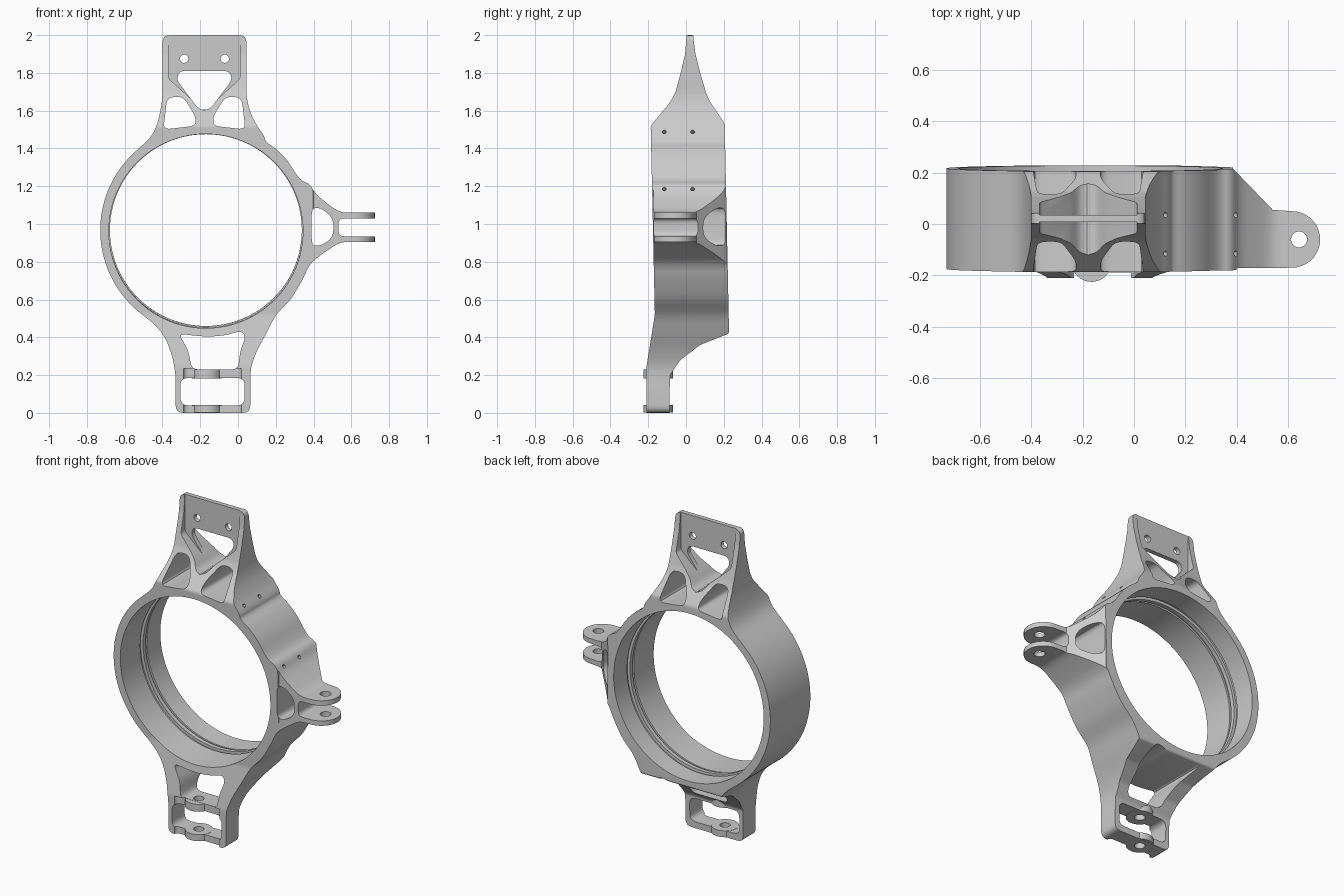
import bpy, bmesh
from math import sin, cos, pi, radians
from mathutils import Vector, Matrix

if "Cube" in bpy.data.objects:
    bpy.data.objects.remove(bpy.data.objects["Cube"])

CX, CZ, R = -0.17, 0.967, 0.56   # ring centre and outer radius
MX = -0.178                      # mirror line of the upper tab


def fillet(pts, r, steps=4):
    """Round every corner of a closed outline."""
    pts = [Vector(p) for p in pts]
    out = []
    for i, p in enumerate(pts):
        a, b = pts[i - 1] - p, pts[(i + 1) % len(pts)] - p
        s = p + a.normalized() * min(r, a.length * 0.45)
        e = p + b.normalized() * min(r, b.length * 0.45)
        for k in range(steps + 1):
            t = k / steps
            out.append(s * (1 - t) ** 2 + p * 2 * t * (1 - t) + e * t * t)
    return out


def finish(bm, name):
    bmesh.ops.recalc_face_normals(bm, faces=bm.faces)
    me = bpy.data.meshes.new(name)
    bm.to_mesh(me)
    bm.free()
    ob = bpy.data.objects.new(name, me)
    bpy.context.collection.objects.link(ob)
    return ob


def prism(name, pts, axis, lo, hi):
    """Extrude an outline along an axis: y takes (x,z), x takes (y,z), z takes (x,y)."""
    place = {'x': lambda p, d: (d, p[0], p[1]),
             'y': lambda p, d: (p[0], d, p[1]),
             'z': lambda p, d: (p[0], p[1], d)}[axis]
    bm = bmesh.new()
    a = [bm.verts.new(place(p, lo)) for p in pts]
    b = [bm.verts.new(place(p, hi)) for p in pts]
    n = len(pts)
    bm.faces.new(a)
    bm.faces.new(b[::-1])
    for i in range(n):
        bm.faces.new((a[i], a[(i + 1) % n], b[(i + 1) % n], b[i]))
    return finish(bm, name)


def rod(name, loc, direction, radius, length, segs=24):
    bm = bmesh.new()
    rot = Vector(direction).to_track_quat('Z', 'Y').to_matrix().to_4x4()
    bmesh.ops.create_cone(bm, cap_ends=True, segments=segs, radius1=radius, radius2=radius,
                          depth=length, matrix=Matrix.Translation(loc) @ rot)
    return finish(bm, name)


def lathe(name, profile, matrix, segs=96):
    """Revolve (y, radius) points about y."""
    bm = bmesh.new()
    rings = [[bm.verts.new((r * cos(2 * pi * i / segs), y, r * sin(2 * pi * i / segs)))
              for i in range(segs)] for y, r in profile]
    for a, b in zip(rings, rings[1:]):
        for i in range(segs):
            j = (i + 1) % segs
            bm.faces.new((a[i], a[j], b[j], b[i]))
    bm.faces.new(rings[0])
    bm.faces.new(rings[-1])
    bm.transform(matrix)
    return finish(bm, name)


def combine(ob, other, op='DIFFERENCE'):
    other.hide_render = True
    m = ob.modifiers.new("cut", 'BOOLEAN')
    m.operation, m.object, m.solver = op, other, 'EXACT'
    bpy.context.view_layer.objects.active = ob
    bpy.ops.object.modifier_apply(modifier=m.name)
    bpy.data.objects.remove(other, do_unlink=True)


# front outline: upper tab, pads, side arm, lower foot, ring arc
right = [(0.045, 2.0), (0.045, 1.67), (0.065, 1.59), (0.10, 1.52), (0.14, 1.465), (0.145, 1.435),
         (0.2, 1.4), (0.26, 1.34), (0.31, 1.26), (0.34, 1.228), (0.38, 1.212), (0.41, 1.16),
         (0.47, 1.11), (0.54, 1.06), (0.8, 1.06), (0.8, 0.905), (0.54, 0.905), (0.45, 0.845),
         (0.38, 0.79), (0.345, 0.71), (0.28, 0.60), (0.2, 0.52), (0.155, 0.43), (0.10, 0.33),
         (0.07, 0.25), (0.065, 0.19), (0.065, 0.0)]
left = [(-0.33, 0.0), (-0.33, 0.2), (-0.345, 0.29), (-0.38, 0.39), (-0.43, 0.46)]
arc = [(CX + R * cos(radians(a)), CZ + R * sin(radians(a))) for a in range(232, 129, -6)]
left_top = [(-0.46, 1.46), (-0.43, 1.52), (-0.41, 1.6), (-0.40, 1.67), (-0.40, 2.0)]
body = prism("upright_body", fillet(right + left + arc + left_top, 0.04), 'y', -0.4, 0.4)

# side outline: tapered tab, slightly tilted ring, forward foot
side = [(0.0, 2.1), (0.002, 1.98), (-0.005, 1.9), (-0.028, 1.8), (-0.055, 1.7), (-0.08, 1.65),
        (-0.187, 1.52), (-0.165, 0.52), (-0.21, 0.24), (-0.21, -0.1), (-0.09, -0.1),
        (-0.085, 0.2), (-0.03, 0.28), (0.075, 0.36), (0.228, 0.42), (0.205, 1.53),
        (0.125, 1.65), (0.105, 1.7), (0.075, 1.8), (0.05, 1.9), (0.04, 1.98), (0.042, 2.1)]
combine(body, prism("side_limit", fillet(side, 0.012), 'x', -1, 1), 'INTERSECT')

# plan outline: rounded end of the side arm
tip = [(0.614 + 0.11 * cos(radians(a)), -0.06 + 0.11 * sin(radians(a))) for a in range(90, -91, -10)]
plan = [(-1, 0.5), (0.38, 0.5), (0.385, 0.215), (0.54, 0.055)] + tip + [(0.4, -0.172), (0.3, -0.5), (-1, -0.5)]
combine(body, prism("plan_limit", plan, 'z', -0.5, 2.5), 'INTERSECT')

# bore with retaining grooves
tilt = Matrix.Translation((CX, 0.02, CZ)) @ Matrix.Rotation(radians(1.3), 4, 'X')
r = 0.514
bore = [(-0.5, r), (0.0, r), (0.0, r + .012), (0.02, r + .012), (0.02, r - .006), (0.045, r - .006),
        (0.045, r + .012), (0.065, r + .012), (0.065, r), (0.5, r)]
combine(body, lathe("bore", bore, tilt))

# thin web of the upper tab, recessed from both faces
pocket = [(-0.367, 2.1), (-0.367, 1.77), (-0.18, 1.6), (MX * 2 + 0.18, 1.6), (0.011, 1.77), (0.011, 2.1)]
for lo, hi in ((-0.5, 0.007), (0.035, 0.5)):
    combine(body, prism("tab_pocket", fillet(pocket, 0.015), 'y', lo, hi))

# through windows
tri = [(-0.375, 1.67), (-0.29, 1.675), (-0.225, 1.57), (-0.225, 1.52), (-0.395, 1.5)]
windows = [
    ([(-0.31, 1.81), (-0.046, 1.81), (-0.03, 1.765), (-0.15, 1.605), (-0.206, 1.605), (-0.326, 1.765)], 0.03),
    (tri, 0.035),
    ([(2 * MX - x, z) for x, z in tri], 0.035),
    ([(-0.315, 0.42), (-0.24, 0.41), (-0.16, 0.403), (-0.07, 0.41), (0.02, 0.435), (0.04, 0.40),
      (0.012, 0.33), (0.0, 0.23), (-0.245, 0.23), (-0.262, 0.33)], 0.035),
    ([(-0.305, 0.04), (0.035, 0.04), (0.035, 0.185), (-0.305, 0.185)], 0.04),
    ([(0.39, 1.085), (0.44, 1.085), (0.505, 1.03), (0.505, 0.93), (0.44, 0.885), (0.39, 0.885)], 0.04),
    ([(0.532, 0.935), (0.9, 0.935), (0.9, 1.03), (0.532, 1.03)], 0.03),
]
for pts, rad in windows:
    combine(body, prism("window", fillet(pts, rad), 'y', -0.6, 0.6))

# foot: thinned cross webs with round bosses and vertical bolt holes
combine(body, prism("web_relief", fillet([(-0.29, -0.4), (0.02, -0.4), (0.02, -0.188), (-0.29, -0.188)], 0.03),
                    'z', -0.1, 0.236))
for z0, z1 in ((0.001, 0.041), (0.183, 0.229)):
    combine(body, rod("boss", (-0.165, -0.147, (z0 + z1) / 2), (0, 0, 1), 0.078, z1 - z0, 40), 'UNION')
combine(body, rod("foot_bolt", (-0.165, -0.147, 0.1), (0, 0, 1), 0.03, 0.34))

# side arm pin hole, tab bolt holes, small pad holes
combine(body, rod("pin_hole", (0.642, -0.06, 0.98), (0, 0, 1), 0.031, 0.5, 32))
for x in (-0.285, -0.07):
    combine(body, rod("tab_bolt", (x, 0, 1.875), (0, 1, 0), 0.022, 0.6))
for x, z in ((0.12, 1.485), (0.395, 1.185)):
    for y in (-0.115, 0.035):
        combine(body, rod("pad_hole", (x, y, z), (0.74, 0, 0.67), 0.011, 0.07, 12))

bpy.ops.object.select_all(action='DESELECT')
body.select_set(True)
bpy.context.view_layer.objects.active = body
bpy.ops.object.shade_smooth_by_angle(angle=radians(30))
